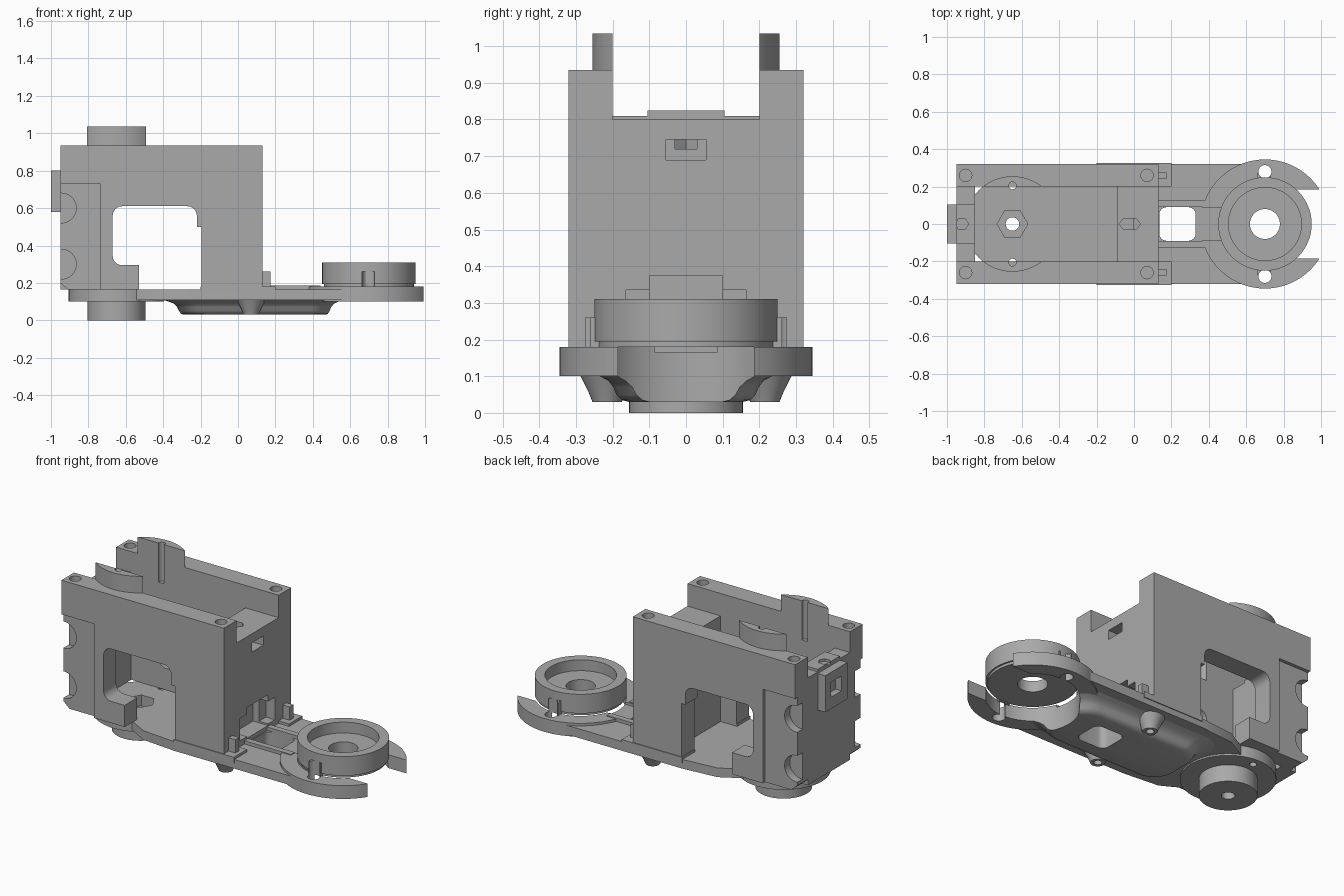
import bpy, bmesh, math
from mathutils import Matrix

if "Cube" in bpy.data.objects:
    bpy.data.objects.remove(bpy.data.objects["Cube"])

grey = bpy.data.materials.new("mid grey")
grey.diffuse_color = (0.40, 0.40, 0.40, 1)
grey.use_nodes = True
grey.node_tree.nodes["Principled BSDF"].inputs["Base Color"].default_value = grey.diffuse_color


def make(name, bm):
    bmesh.ops.remove_doubles(bm, verts=bm.verts, dist=1e-5)
    bmesh.ops.recalc_face_normals(bm, faces=bm.faces)
    me = bpy.data.meshes.new(name)
    bm.to_mesh(me)
    bm.free()
    me.materials.append(grey)
    ob = bpy.data.objects.new(name, me)
    bpy.context.collection.objects.link(ob)
    return ob


def loft(name, rings):
    """Join equal-length closed rings and cap both ends."""
    bm = bmesh.new()
    rows = [[bm.verts.new(p) for p in r] for r in rings]
    n = len(rows[0])
    for a, b in zip(rows, rows[1:]):
        for i in range(n):
            j = (i + 1) % n
            bm.faces.new((a[i], a[j], b[j], b[i]))
    bm.faces.new(rows[0])
    bm.faces.new(rows[-1])
    return make(name, bm)


def prism(name, pts, z0, z1):
    return loft(name, [[(x, y, z) for x, y in pts] for z in (z0, z1)])


def side_prism(name, pts, y0, y1):
    return loft(name, [[(x, y, z) for x, z in pts] for y in (y0, y1)])


def box(name, x0, x1, y0, y1, z0, z1):
    return prism(name, [(x0, y0), (x1, y0), (x1, y1), (x0, y1)], z0, z1)


def circle(x, y, r, n=48):
    return [(x + r * math.cos(2 * math.pi * i / n),
             y + r * math.sin(2 * math.pi * i / n)) for i in range(n)]


def cyl(name, x, y, r, z0, z1, n=48):
    return prism(name, circle(x, y, r, n), z0, z1)


def rounded(x0, x1, y0, y1, r, n=6):
    pts = []
    for cx, cy, a in ((x1 - r, y1 - r, 0), (x0 + r, y1 - r, 90),
                      (x0 + r, y0 + r, 180), (x1 - r, y0 + r, 270)):
        for i in range(n + 1):
            t = math.radians(a + 90 * i / n)
            pts.append((cx + r * math.cos(t), cy + r * math.sin(t)))
    return pts


def lathe(name, x, y, profile, n=64):
    """Revolve a closed radius/height profile around a vertical axis."""
    bm = bmesh.new()
    rows = []
    for i in range(n):
        t = 2 * math.pi * i / n
        rows.append([bm.verts.new((x + r * math.cos(t), y + r * math.sin(t), z))
                     for r, z in profile])
    m = len(profile)
    for i in range(n):
        a, b = rows[i], rows[(i + 1) % n]
        for j in range(m):
            k = (j + 1) % m
            bm.faces.new((a[j], b[j], b[k], a[k]))
    return make(name, bm)


def boolean(ob, tools, op='DIFFERENCE'):
    bpy.context.view_layer.objects.active = ob
    for t in tools:
        m = ob.modifiers.new("cut", 'BOOLEAN')
        m.operation, m.solver, m.object = op, 'EXACT', t
        bpy.ops.object.modifier_apply(modifier=m.name)
        bpy.data.objects.remove(t)
    return ob


# side walls with window, recessed corner panel, screw pockets and top holes
wall_shape = [(-.95, .2), (-.91, .165), (-.53, .165), (.13, .165), (.13, .935), (-.95, .935)]
for side, s in (("front", -1), ("back", 1)):
    wall = side_prism(side + "_wall", wall_shape, s * .2, s * .32)
    tools = [side_prism("window", rounded(-.67, -.22, .295, .61, .05), s * .1, s * .4),
             box("doorway", -.53, -.195, min(s * .1, s * .4), max(s * .1, s * .4), .1, .5),
             side_prism("panel", [(-1, .1), (-.735, .1), (-.735, .73), (-1, .73)],
                        s * .3, s * .4)]
    for z in (.6, .3):
        tools.append(side_prism("pocket", circle(-.945, z, .08, 24), s * .25, s * .4))
    for x in (-.9, .07):
        tools.append(cyl("screw_hole", x, s * .26, .033, .72, 1, 24))
    tools.append(cyl("groove", -.65, s * .205, .02, .8, 1.1, 16))
    boolean(wall, tools)

    # arc lug on top of each wall
    half = math.acos(.2 / .255)
    arc = [(-.65 + .255 * math.sin(half * (i / 12 - 1)),
            s * .255 * math.cos(half * (i / 12 - 1))) for i in range(25)]
    lug = prism(side + "_top_lug", arc, .93, 1.035)
    boolean(lug, [cyl("groove", -.65, s * .205, .02, .8, 1.1, 16)])

# right end wall with slot, top socket and stepped lower opening
end = box("right_end_block", -.09, .13, -.2, .2, .165, .8)
boolean(end, [box("slot", .0, .2, -.055, .055, .69, .745),
              prism("socket", [(-.08, 0), (-.055, .03), (.01, .03), (.035, 0),
                               (.01, -.03), (-.055, -.03)], .72, .9),
              box("opening", .03, .2, -.1, .1, .19, .375),
              box("step", .07, .2, -.165, .165, .2, .335)])

# left end wall and its tab
box("left_end_wall", -.95, -.85, -.2, .2, .165, .81)
tab = box("left_tab", -1, -.94, -.105, .105, .58, .8)
tab_top = box("left_tab_top", -.95, -.85, -.105, .105, .8, .825)
boolean(tab, [box("tab_window", -1.1, -.96, -.05, .05, .65, .74)])
boolean(tab_top, [cyl("hex_hole", -.92, 0, .035, .7, .9, 6)])

# pivot disc with hexagon pocket, and lower boss
pivot = lathe("pivot_disc", -.65, 0, [(.036, 0), (.155, 0), (.155, .1), (.255, .1),
                                      (.255, .165), (.036, .165)])
boolean(pivot, [cyl("hex_pocket", -.65, 0, .082, .1, .2, 6)]
        + [cyl("pin_hole", -.65, s * .205, .02, .05, .2, 16) for s in (-1, 1)])

# base plate running from the pivot to the coupling
plate = prism("base_plate", [(-.6, -.2), (-.42, -.3), (-.2, -.32), (.57, -.32),
                             (.57, .32), (-.2, .32), (-.42, .3), (-.6, .2)], .11, .165)
boolean(plate, [cyl("bay", .7, 0, .25, 0, .5, 64), cyl("pivot_bay", -.65, 0, .24, 0, .5),
                prism("neck_hole", rounded(.135, .33, -.09, .09, .04), 0, .5)])
for s in (-1, 1):
    a, b = sorted((s * .2, s * .325))
    box("wall_foot", -.2, .2, a, b, .145, .18)
    a, b = sorted((s * .24, s * .275))
    box("plate_post", .13, .175, a, b, .16, .26)
    a, b = sorted((s * .09, s * .125))
    box("neck_rail", .13, .44, a, b, .16, .185)

# keel with flared sides
levels = [(.03, .155, -.29, .49), (.035, .175, -.305, .5), (.05, .19, -.315, .51),
          (.07, .198, -.325, .52), (.088, .212, -.34, .54), (.1, .235, -.37, .56),
          (.112, .26, -.41, .57)]
keel = loft("keel", [[(x, y, z) for x, y in rounded(x0, x1, -w, w, .12)]
                     for z, w, x0, x1 in levels])
boolean(keel, [cyl("bay", .7, 0, .25, -.1, .5, 64), cyl("pivot_bay", -.65, 0, .25, -.1, .5),
               prism("neck_hole", rounded(.135, .33, -.09, .09, .04), -.1, .5)])

# tapered screw bosses under the plate
for s in (-1, 1):
    lathe("screw_boss", .07, s * .215,
          [(.022, .03), (.04, .03), (.05, .055), (.08, .115), (.022, .115)], 32)

# forked clevis around the coupling
clevis = cyl("clevis", .7, 0, .345, .1, .18, 72)
boolean(clevis, [cyl("bay", .7, 0, .25, 0, .5, 64),
                 box("fork_gap", .75, 1.2, -.185, .185, 0, .5),
                 box("fork_end", 1, 1.2, -.5, .5, 0, .5),
                 box("neck_channel", .33, .5, -.085, .085, .15, .3)]
        + [cyl("pin_hole", .7, s * .28, .035, 0, .5, 24) for s in (-1, 1)])
for s in (-1, 1):
    a, b = sorted((s * .235, s * .275))
    post = box("coupling_post", .66, .73, a, b, .175, .26)
    boolean(post, [cyl("pin_hole", .7, s * .28, .035, 0, .5, 24)])

# round coupling cup
lathe("coupling_cup", .7, 0, [(.08, .18), (.24, .18), (.24, .195), (.25, .195), (.25, .31),
                              (.195, .31), (.195, .245), (.08, .245)])

# crisp edges, smooth curves
bpy.ops.object.select_all(action='DESELECT')
for ob in bpy.context.scene.objects:
    ob.select_set(True)
    bpy.context.view_layer.objects.active = ob
bpy.ops.object.shade_smooth_by_angle(angle=math.radians(30))
